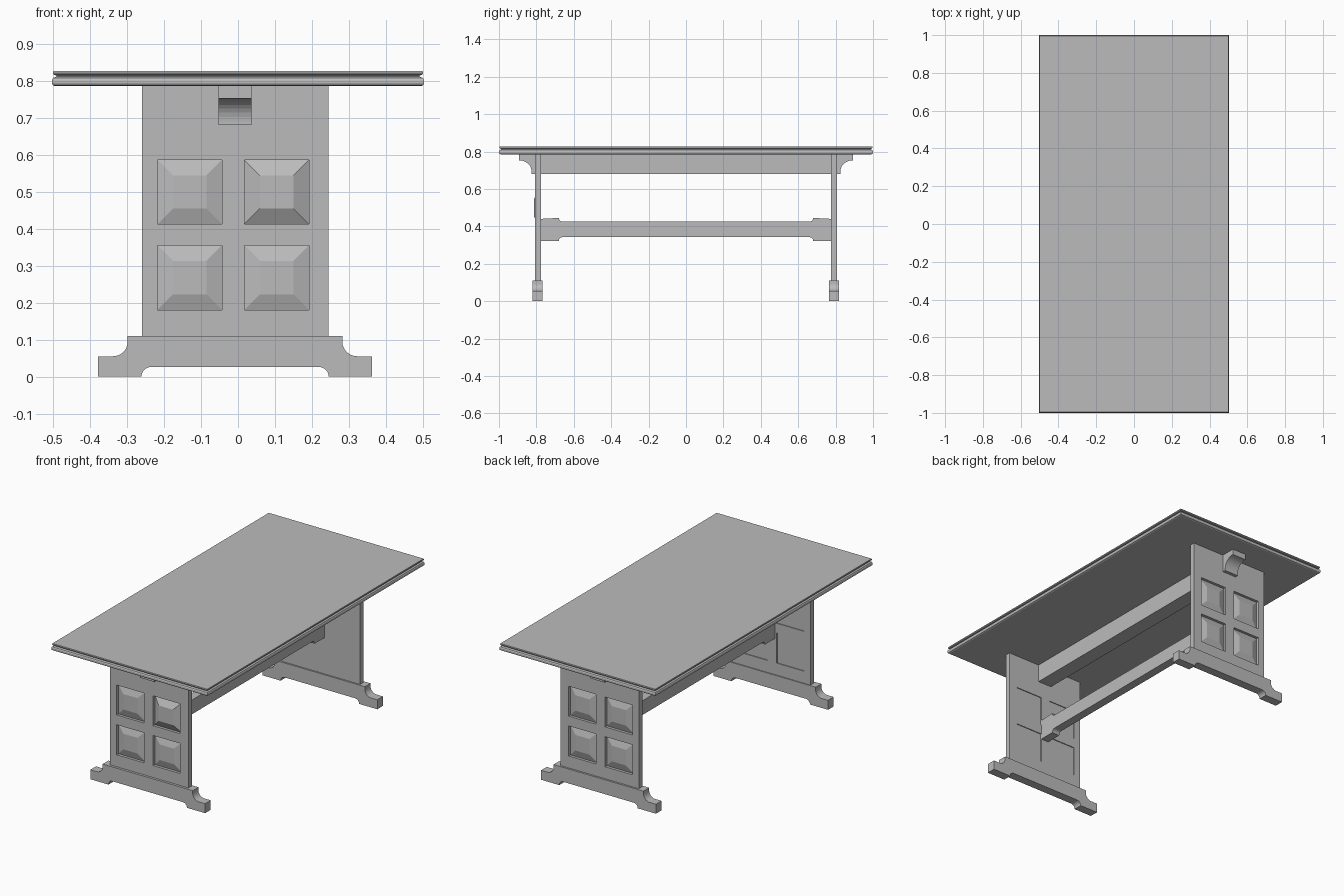
import bpy
import bmesh
from math import cos, sin, pi

if "Cube" in bpy.data.objects:
    bpy.data.objects.remove(bpy.data.objects["Cube"], do_unlink=True)

grey = bpy.data.materials.new("plain grey")
grey.use_nodes = True
colour = (0.5, 0.5, 0.5, 1)
grey.diffuse_color = colour
grey.node_tree.nodes["Principled BSDF"].inputs["Base Color"].default_value = colour

CX = -0.008  # centre line of the trestle


def finish(bm, name):
    bmesh.ops.remove_doubles(bm, verts=bm.verts, dist=0.00005)
    bmesh.ops.recalc_face_normals(bm, faces=bm.faces)
    mesh = bpy.data.meshes.new(name)
    bm.to_mesh(mesh)
    bm.free()
    mesh.materials.append(grey)
    obj = bpy.data.objects.new(name, mesh)
    bpy.context.collection.objects.link(obj)
    return obj


def arc(cu, cv, r, start, end, n=8):
    steps = [start + (end - start) * i / n for i in range(n + 1)]
    return [(cu + r * cos(a * pi / 180), cv + r * sin(a * pi / 180)) for a in steps]


def mirrored(half):
    """Close a profile from its right half, listed bottom to top."""
    return half + [(-u, v) for u, v in reversed(half)]


def extrude_profile(name, points, place, shift):
    bm = bmesh.new()
    face = bm.faces.new([bm.verts.new(place(u, v)) for u, v in points])
    new = bmesh.ops.extrude_face_region(bm, geom=[face])["geom"]
    verts = [g for g in new if isinstance(g, bmesh.types.BMVert)]
    bmesh.ops.translate(bm, verts=verts, vec=shift)
    return finish(bm, name)


def loft(bm, rings):
    loops = [[bm.verts.new(p) for p in ring] for ring in rings]
    for a, b in zip(loops, loops[1:]):
        for i in range(len(a)):
            j = (i + 1) % len(a)
            bm.faces.new((a[i], a[j], b[j], b[i]))
    return loops


# Table top with a moulded, grooved edge
edge = [(0.008, 0.785), (0.002, 0.788), (0, 0.793), (0, 0.801), (0.003, 0.807),
        (0.012, 0.811), (0.012, 0.814), (0.005, 0.816), (0.003, 0.82), (0.004, 0.826)]
bm = bmesh.new()
rings = [[(sx * (0.503 - d), sy * (1 - d), z)
          for sx, sy in ((-1, -1), (1, -1), (1, 1), (-1, 1))] for d, z in edge]
loops = loft(bm, rings)
bm.faces.new(loops[0])
bm.faces.new(loops[-1])
finish(bm, "table_top")

# Bearer beam under the top, with coved ends
half = [(0.825, 0.68)] + arc(0.887, 0.69, 0.062, 180, 90) + [(0.892, 0.752), (0.892, 0.786)]
extrude_profile("top_beam", mirrored(half),
                lambda u, v: (CX - 0.045, u, v), (0.09, 0, 0))

# Lower stretcher, thicker at both ends
half = ([(0.66, 0.342)] + arc(0.66, 0.322, 0.02, 90, 0) + [(0.776, 0.322), (0.776, 0.44)]
        + arc(0.66, 0.445, 0.02, 0, -90) + [(0.66, 0.425)])
extrude_profile("stretcher", mirrored(half),
                lambda u, v: (CX - 0.025, u, v), (0.05, 0, 0))

# Feet with coved shoulders and a cut-out underneath
half = (arc(0.227, 0, 0.026, 90, 0) + [(0.37, 0), (0.37, 0.055)]
        + arc(0.33, 0.095, 0.04, -90, -180) + [(0.29, 0.11)])
for name, y in (("front_foot", -0.82), ("back_foot", 0.765)):
    extrude_profile(name, mirrored(half),
                    lambda u, v: (CX + u, y, v), (0, 0.052, 0))


def end_panel(name, outer, inner, raised_cell, inner_recess):
    """Upright board with two by two raised and fielded panels."""
    xs = [-0.26, -0.218, -0.043, 0.017, 0.192, 0.245]
    zs = [0.105, 0.18, 0.355, 0.412, 0.586, 0.786]
    out = 1 if outer > inner else -1
    bm = bmesh.new()

    def ring(i, j, inset, y):
        x0, x1 = xs[i] + inset, xs[i + 1] - inset
        z0, z1 = zs[j] + inset, zs[j + 1] - inset
        return [(x0, y, z0), (x1, y, z0), (x1, y, z1), (x0, y, z1)]

    for i in range(5):
        for j in range(5):
            field = i % 2 == 1 and j % 2 == 1
            if field:
                peak = 0.008 if (i, j) == raised_cell else -0.002
                rings = [ring(i, j, d, outer + out * h)
                         for d, h in ((0, 0), (0, -0.016), (0.042, peak))]
                bm.faces.new(loft(bm, rings)[-1])
            else:
                bm.faces.new([bm.verts.new(p) for p in ring(i, j, 0, outer)])
            if field and inner_recess:
                rings = [ring(i, j, 0, inner), ring(i, j, 0, inner + out * inner_recess)]
                bm.faces.new(loft(bm, rings)[-1])
            else:
                bm.faces.new([bm.verts.new(p) for p in ring(i, j, 0, inner)])
    # Board edges
    for k in range(5):
        for x in (xs[0], xs[-1]):
            bm.faces.new([bm.verts.new(p) for p in (
                (x, outer, zs[k]), (x, inner, zs[k]),
                (x, inner, zs[k + 1]), (x, outer, zs[k + 1]))])
        for z in (zs[0], zs[-1]):
            bm.faces.new([bm.verts.new(p) for p in (
                (xs[k], outer, z), (xs[k], inner, z),
                (xs[k + 1], inner, z), (xs[k + 1], outer, z))])
    obj = finish(bm, name)
    # Merge the coplanar board faces
    bm = bmesh.new()
    bm.from_mesh(obj.data)
    bmesh.ops.dissolve_limit(bm, angle_limit=0.01, verts=bm.verts, edges=bm.edges)
    bmesh.ops.triangulate(bm, faces=[f for f in bm.faces if len(f.verts) > 4])
    bm.to_mesh(obj.data)
    bm.free()


end_panel("front_end_panel", -0.806, -0.774, (3, 3), 0.005)
end_panel("back_end_panel", 0.806, 0.774, None, 0)
